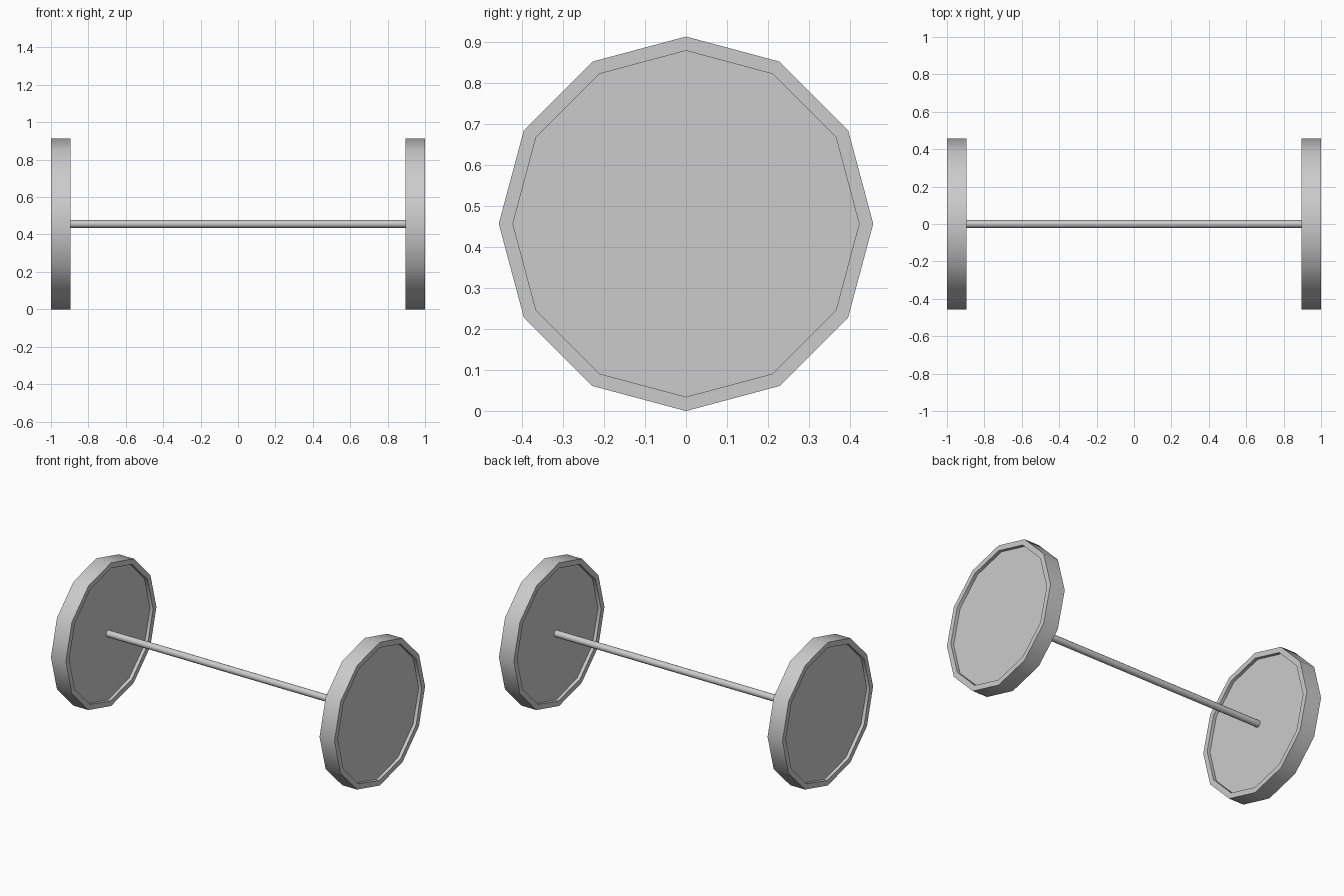
import bpy, bmesh, math

if "Cube" in bpy.data.objects:
    bpy.data.objects.remove(bpy.data.objects["Cube"])

R = 0.4565       # wheel radius, also axle height
SIDES = 12


def lathe_x(name, profile):
    """Sweep (x, radius) points round the axle line and cap both ends."""
    bm = bmesh.new()
    rings = []
    for x, r in profile:
        rings.append([bm.verts.new((x, r * math.sin(a), R + r * math.cos(a)))
                      for a in (2 * math.pi * i / SIDES for i in range(SIDES))])
    for a, b in zip(rings, rings[1:]):
        for i in range(SIDES):
            j = (i + 1) % SIDES
            bm.faces.new((a[i], a[j], b[j], b[i]))
    bm.faces.new(rings[0])
    bm.faces.new(rings[-1])
    bmesh.ops.recalc_face_normals(bm, faces=bm.faces)
    mesh = bpy.data.meshes.new(name)
    bm.to_mesh(mesh)
    bm.free()
    obj = bpy.data.objects.new(name, mesh)
    bpy.context.collection.objects.link(obj)
    bpy.ops.object.select_all(action='DESELECT')
    obj.select_set(True)
    bpy.context.view_layer.objects.active = obj
    bpy.ops.object.shade_smooth_by_angle(angle=math.radians(40))
    return obj


# Wheels: flat rim with a shallow recessed disc on both faces
outer, inner, recess, r_in = 1.0, 0.895, 0.021, 0.422
for name, s in (("left_wheel", -1), ("right_wheel", 1)):
    lathe_x(name, [(s * (outer - recess), r_in), (s * outer, r_in),
                   (s * outer, R), (s * inner, R),
                   (s * inner, r_in), (s * (inner + recess), r_in)])

# Axle running into both recessed discs
lathe_x("axle", [(-0.92, 0.021), (0.92, 0.021)])
